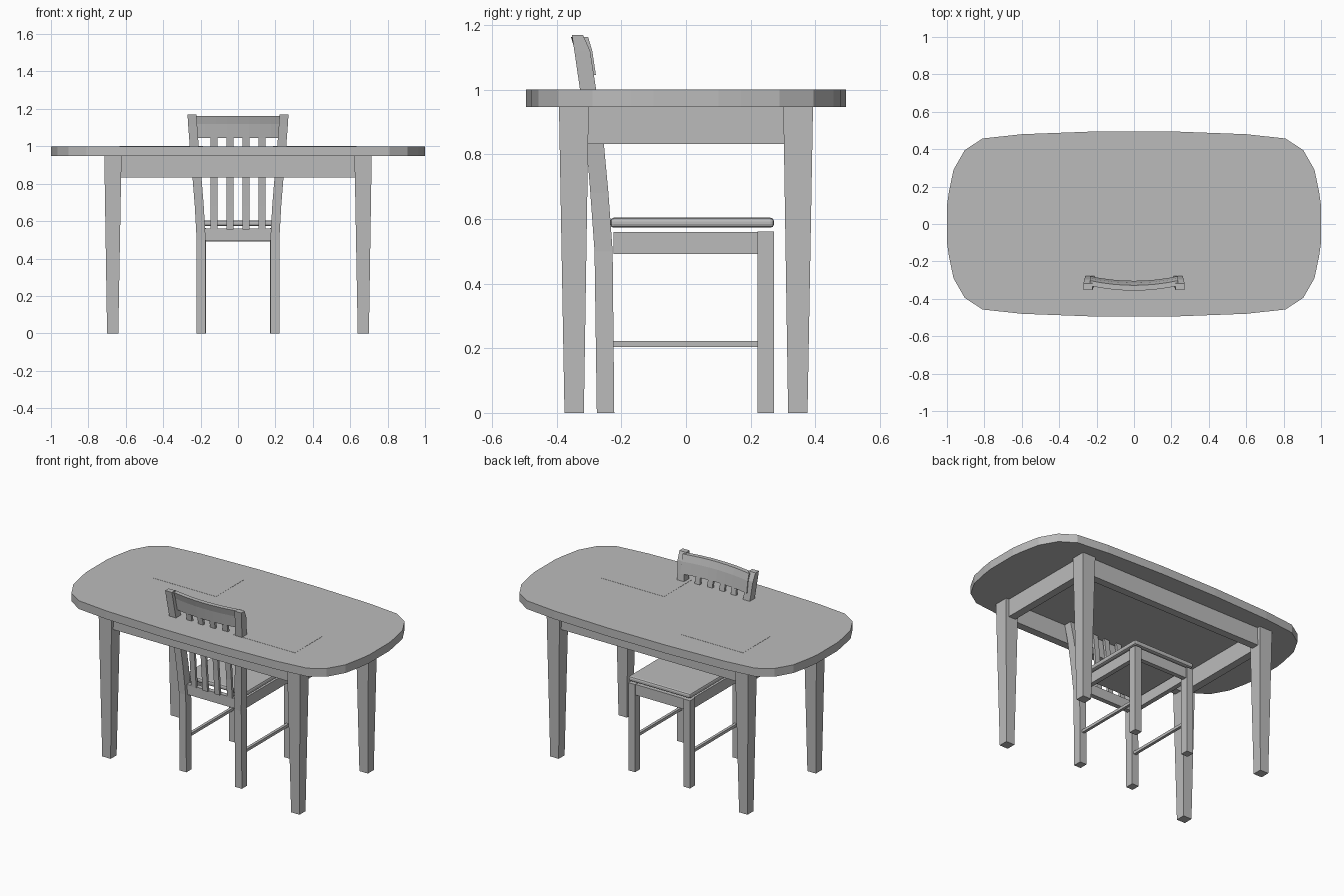
import bpy, bmesh

if "Cube" in bpy.data.objects:
    bpy.data.objects.remove(bpy.data.objects["Cube"], do_unlink=True)

# One plain grey for everything
grey = bpy.data.materials.new("plain_grey")
grey.use_nodes = True
colour = (0.5, 0.5, 0.5, 1)
grey.diffuse_color = colour
grey.node_tree.nodes["Principled BSDF"].inputs["Base Color"].default_value = colour


def loft(name, rings):
    """Skin a list of equal-length closed rings and cap both ends."""
    bm = bmesh.new()
    loops = [[bm.verts.new(p) for p in ring] for ring in rings]
    n = len(loops[0])
    for a, b in zip(loops, loops[1:]):
        for i in range(n):
            j = (i + 1) % n
            bm.faces.new((a[i], a[j], b[j], b[i]))
    bm.faces.new(loops[0][::-1])
    bm.faces.new(loops[-1])
    bmesh.ops.recalc_face_normals(bm, faces=bm.faces)
    mesh = bpy.data.meshes.new(name)
    bm.to_mesh(mesh)
    bm.free()
    mesh.materials.append(grey)
    obj = bpy.data.objects.new(name, mesh)
    bpy.context.collection.objects.link(obj)
    return obj


def rect(x, y, z, w, d):
    """Horizontal rectangle centred on x, y."""
    return [(x + sx * w / 2, y + sy * d / 2, z)
            for sx, sy in ((-1, -1), (1, -1), (1, 1), (-1, 1))]


def box(name, x, y, w, d, z0, z1):
    return loft(name, [rect(x, y, z0, w, d), rect(x, y, z1, w, d)])


SIDES = (("left", 1), ("right", -1))
ENDS = (("front", -1), ("back", 1))

# Table top: quarter outline mirrored into a rounded oblong
quarter = [(1.0, 0.1), (0.99, 0.17), (0.965, 0.29), (0.905, 0.395),
           (0.81, 0.457), (0.6, 0.48), (0.2, 0.495)]
half = quarter + [(-x, y) for x, y in reversed(quarter)]
outline = half + [(-x, -y) for x, y in half]
loft("table_top", [[(x, y, z) for x, y in outline] for z in (0.947, 1.0)])

# Table mats, legs and aprons
for side, s in SIDES:
    box(side + "_table_mat", s * 0.41, -s * 0.185, 0.445, 0.28, 0.999, 1.001)
    box(side + "_table_apron", s * 0.668, 0, 0.05, 0.62, 0.832, 0.947)
    for end, e in ENDS:
        loft(f"{end}_{side}_table_leg",
             [rect(s * 0.67, e * 0.346, 0, 0.06, 0.06),
              rect(s * 0.669, e * 0.347, 0.832, 0.088, 0.088),
              rect(s * 0.668, e * 0.347, 0.947, 0.092, 0.092)])
for end, e in ENDS:
    box(end + "_table_apron", 0, e * 0.347, 1.27, 0.05, 0.832, 0.947)

# Chair back curve: z, y centre, x centre, depth
spine = [(0, -0.249, 0.197, 0.054), (0.5, -0.255, 0.197, 0.056),
         (0.68, -0.268, 0.207, 0.056), (0.83, -0.281, 0.219, 0.054),
         (1.0, -0.303, 0.234, 0.05), (1.12, -0.321, 0.243, 0.049),
         (1.17, -0.336, 0.246, 0.034)]


def back_y(x, z):
    """Depth of the curved backrest at x, z."""
    for (z0, y0, *_), (z1, y1, *_) in zip(spine, spine[1:]):
        if z <= z1:
            y = y0 + (y1 - y0) * (z - z0) / (z1 - z0)
            break
    bow = 0.024 * (1 - (x / 0.23) ** 2)
    return y + 0.016 - bow


# Chair posts, front legs, side aprons and stretchers
for side, s in SIDES:
    loft(side + "_chair_back_post",
         [rect(s * x, y, z, 0.048, d) for z, y, x, d in spine])
    box(side + "_chair_front_leg", s * 0.195, 0.247, 0.048, 0.05, 0, 0.562)
    box(side + "_chair_apron", s * 0.195, 0, 0.03, 0.45, 0.492, 0.56)
    box(side + "_chair_stretcher", s * 0.195, 0, 0.018, 0.45, 0.204, 0.222)
box("rear_chair_apron", 0, -0.25, 0.36, 0.03, 0.495, 0.56)
box("front_chair_apron", 0, 0.25, 0.36, 0.03, 0.492, 0.56)

# Crest rail swept along the backrest bow
rings = []
for i in range(9):
    x = -0.235 + 0.47 * i / 8
    ring = [(x, back_y(x, z) - 0.014, z) for z in (1.045, 1.12, 1.163)]
    ring += [(x, back_y(x, z) + 0.014, z) for z in (1.163, 1.12, 1.045)]
    rings.append(ring)
loft("chair_crest_rail", rings)

# Back slats
for i in range(4):
    x = -0.128 + i * 0.0853
    loft(f"chair_slat_{i + 1}", [rect(x, back_y(x, z), z, 0.036, 0.016)
                                 for z in (0.555, 0.68, 0.83, 1.0, 1.06)])

# Seat with softened edges
seat = box("chair_seat", 0, 0.019, 0.44, 0.507, 0.573, 0.604)
bevel = seat.modifiers.new("soft_edge", "BEVEL")
bevel.width = 0.011
bevel.segments = 2
